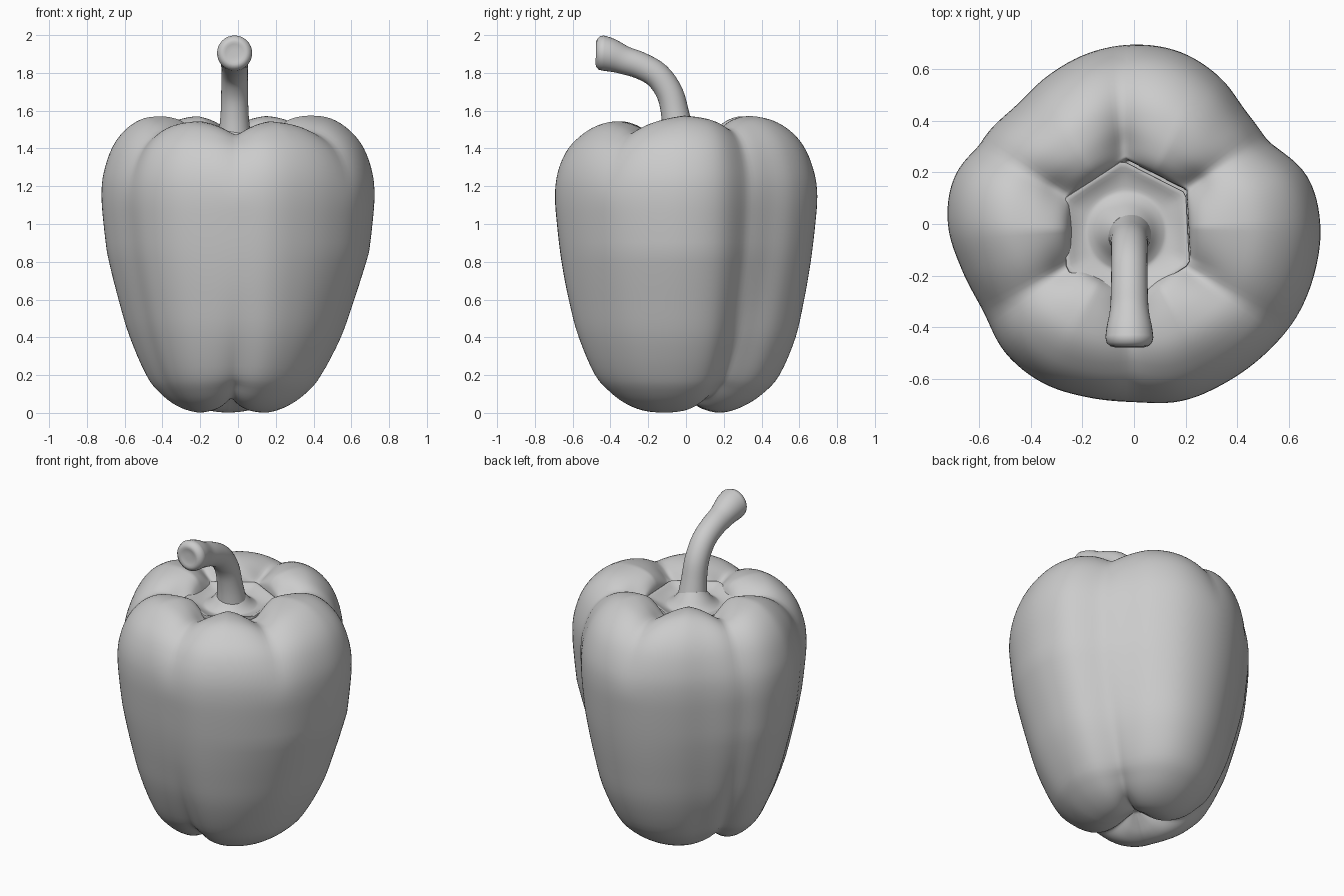
import bpy, math
from mathutils import Vector

if "Cube" in bpy.data.objects:
    bpy.data.objects.remove(bpy.data.objects["Cube"])


def catmull(pts, steps, cyclic=False):
    """Smoothly resample a list of tuples."""
    n, out = len(pts), []
    get = (lambda i: pts[i % n]) if cyclic else (lambda i: pts[max(0, min(n - 1, i))])
    for i in range(n if cyclic else n - 1):
        for k in range(steps):
            t = k / steps
            out.append(tuple(0.5 * (2 * b + (c - a) * t + (2 * a - 5 * b + 4 * c - d) * t * t
                                    + (3 * b - a - 3 * c + d) * t ** 3)
                             for a, b, c, d in zip(get(i - 1), get(i), get(i + 1), get(i + 2))))
    if not cyclic:
        out.append(tuple(pts[-1]))
    return out


def skin(name, rings, angle=50):
    """Skin closed rings into one smooth, capped mesh."""
    n = len(rings[0])
    verts = [p for ring in rings for p in ring]
    faces = [(r * n + i, r * n + (i + 1) % n, (r + 1) * n + (i + 1) % n, (r + 1) * n + i)
             for r in range(len(rings) - 1) for i in range(n)]
    faces.append(tuple(reversed(range(n))))
    faces.append(tuple(range(len(verts) - n, len(verts))))
    mesh = bpy.data.meshes.new(name)
    mesh.from_pydata(verts, [], faces)
    obj = bpy.data.objects.new(name, mesh)
    bpy.context.collection.objects.link(obj)
    bpy.context.view_layer.objects.active = obj
    obj.select_set(True)
    bpy.ops.object.shade_smooth_by_angle(angle=math.radians(angle))
    obj.select_set(False)
    return obj


def groove(deg, centres, width):
    """Soft V-shaped crease strength at an angle."""
    best = min(abs((deg - c + 180) % 360 - 180) for c in centres)
    return math.exp(0.25 - math.sqrt((best / width) ** 2 + 0.0625))


def hexagon(deg):
    """Radius of a unit hexagon with a corner at 33 degrees."""
    return math.cos(math.pi / 6) / math.cos(math.radians((deg - 33) % 60 - 30))


TOP = (34, 95, 153, 212, 270, 325)
BOTTOM = (36, 154, 270)
CX, CY = -0.03, -0.02

# Body: outline radius every 15 degrees, at the widest height
outline = [(r,) for r in (.722, .70, .635, .62, .66, .69, .695, .685, .665, .65, .685, .725,
                          .722, .69, .675, .705, .71, .695, .69, .71, .71, .715, .725, .725)]
radii = [r[0] for r in catmull(outline, 6, True)]
N = len(radii)

# Body profile: radius share, z, top crease (radial, drop), bottom crease (radial, lift), side crease
profile = [
    (.02, .10, 0, 0, 0, 0, 0), (.10, .055, 0, 0, 0, .04, 0), (.20, .012, 0, 0, 0, .07, 0),
    (.32, 0, 0, 0, 0, .075, 0), (.46, .032, 0, 0, .05, .06, 0), (.60, .10, 0, 0, .10, .04, 0),
    (.72, .20, 0, 0, .09, .01, .01), (.835, .40, 0, 0, .04, 0, .025), (.90, .60, 0, 0, .01, 0, .03),
    (.95, .80, 0, 0, 0, 0, .03), (.985, 1.0, 0, 0, 0, 0, .03), (1.0, 1.15, 0, 0, 0, 0, .03),
    (.985, 1.27, .015, .0, 0, 0, .025), (.925, 1.40, .035, .01, 0, 0, .02),
    (.83, 1.495, .045, .03, 0, 0, .01), (.70, 1.56, .03, .06, 0, 0, 0), (.56, 1.58, 0, .08, 0, 0, 0),
    (.45, 1.567, 0, .09, 0, 0, 0), (.385, 1.53, 0, .065, 0, 0, 0), (.355, 1.48, 0, .025, 0, 0, 0),
    (.34, 1.41, 0, 0, 0, 0, 0)]
rings = []
for s, z, tr, tz, br, bz, side in catmull(profile, 4):
    top = max(0, min(1, (z - 1.3) / 0.2))
    low = max(0, 1 - z / 0.4)
    taper = max(0, min(1, (.85 - z) / .65))
    dx = (CX * top - .05 * low) * (1 - s)
    dy = (CY * top - .04 * low) * (1 - s)
    hexa_mix = max(0, min(1, (.62 - s) / .22)) if z > 1 else 0
    width = 7 + 12 * max(0, 1 - s)
    ring = []
    for i in range(N):
        deg = i * 360 / N
        a = math.radians(deg)
        gt, gb = groove(deg, TOP, width), groove(deg, BOTTOM, width)
        gs = groove(deg, (32, 154), 8)
        r = s * radii[i] * (1 - tr * gt - br * gb - side * gs)
        r *= 1 - taper * (.14 if math.cos(a) > 0 else .07) * math.cos(a) ** 2
        r += hexa_mix * (s * .75 * hexagon(deg) - r)
        ring.append((r * math.cos(a) + dx, r * math.sin(a) + dy,
                     z - tz * gt + bz * gb - .03 * top * max(0, -math.sin(a))))
    rings.append(ring)
skin("pepper_body", rings, 80)

# Calyx: hexagonal rim wedged between the lobes, dished, flaring up into the stem
# (radius, z, roundness)
calyx = [(.24, 1.37, 0), (.274, 1.45, 0), (.268, 1.468, 0), (.215, 1.447, .3), (.165, 1.435, .8),
         (.14, 1.442, 1), (.115, 1.462, 1), (.088, 1.495, 1), (.06, 1.53, 1)]
rings = []
for r, z, rnd in catmull(calyx, 3):
    ring = []
    for i in range(72):
        a = math.radians(i * 5)
        k = r * (rnd + (1 - rnd) * hexagon(i * 5))
        ring.append((CX + k * math.cos(a), CY - 0.01 + k * math.sin(a), z))
    rings.append(ring)
skin("calyx", rings)

# Stem: bent tube with a knobbed, slightly hollow cut end (y, z, radius)
path = catmull([(-.035, 1.44, .09), (-.055, 1.57, .075), (-.085, 1.69, .071), (-.15, 1.785, .07),
                (-.24, 1.838, .071), (-.33, 1.868, .075), (-.40, 1.895, .088), (-.44, 1.905, .093)], 4)
rings, side = [], Vector((1, 0, 0))


def stem_ring(y, z, r, tangent):
    up = tangent.cross(side)
    c = Vector((-.018, y, z))
    return [tuple(c + side * (r * math.cos(t)) + up * (r * math.sin(t)))
            for t in (j * math.tau / 32 for j in range(32))]


for i, (y, z, r) in enumerate(path):
    p, q = path[max(0, i - 1)], path[min(len(path) - 1, i + 1)]
    tangent = Vector((0, q[0] - p[0], q[1] - p[1])).normalized()
    blend = max(0, (i - len(path) + 8) / 7)
    tangent = tangent.lerp(Vector((0, -1, .03)), blend).normalized()
    rings.append(stem_ring(y, z, r, tangent))
for dy, r in ((-.02, .088), (-.033, .074), (-.037, .06), (-.033, .048), (-.031, .02)):
    rings.append(stem_ring(-.44 + dy, 1.905, r, tangent))
skin("stem", [list(reversed(r)) for r in rings], 60)
